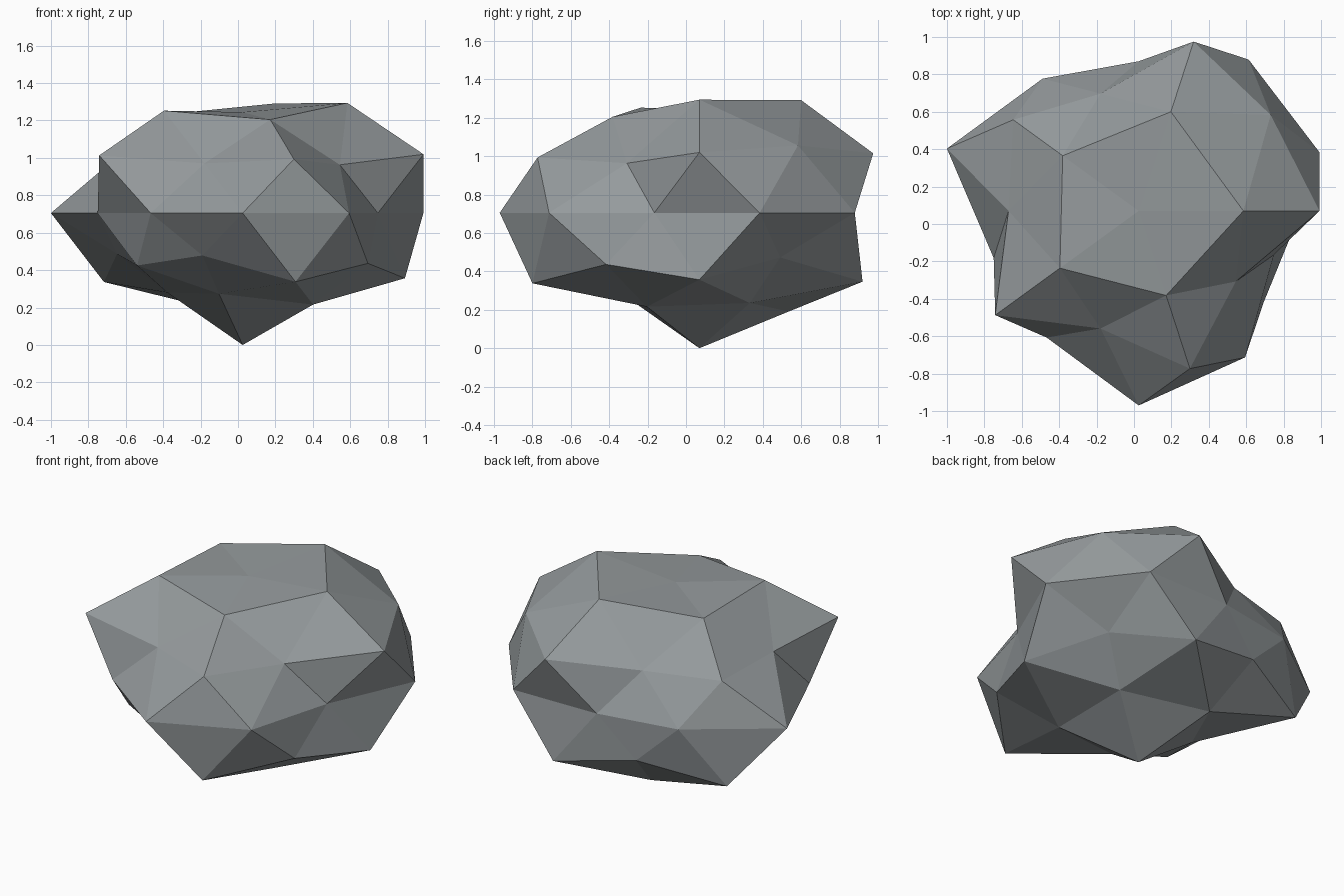
import bpy, bmesh, math

if "Cube" in bpy.data.objects:
    bpy.data.objects.remove(bpy.data.objects["Cube"])

CENTRE = (0.025, 0.07, 0.705)
SQUASH = 0.65  # vertical flattening of the boulder

# Rings of the icosphere: unit height, first angle, radial factors counter-clockwise
RINGS = [
    (-1.000, 0, [1.085]),
    (-0.851, 36, [0.85, 0.93, 0.768, 0.78, 0.885]),
    (-0.526, 0, [1.02, 1.05, 1.078, 0.82, 1.075]),
    (-0.447, 36, [0.80, 0.88, 0.751, 0.78, 0.925]),
    (0.000, 18, [1.016, 1.0, 0.80, 0.874, 1.078, 0.815, 0.837, 1.04, 0.968, 0.76]),
    (0.447, 0, [1.081, 1.064, 0.927, 1.06, 0.991]),
    (0.526, 36, [1.026, 0.775, 0.818, 0.777, 0.755]),
    (0.851, 0, [1.065, 1.06, 0.955, 0.99, 0.904]),
    (1.000, 0, [0.83]),
]


def radial_factor(co):
    """Bumpiness of the rock in the direction of a unit vector."""
    _, start, factors = min(RINGS, key=lambda r: abs(r[0] - co.z))
    n = len(factors)
    angle = math.degrees(math.atan2(co.y, co.x))
    return factors[round((angle - start) * n / 360) % n]


# Boulder: flat-shaded icosphere pushed in and out along its radii
bm = bmesh.new()
bmesh.ops.create_icosphere(bm, subdivisions=2, radius=1)
for v in bm.verts:
    s = radial_factor(v.co.normalized())
    v.co = (CENTRE[0] + s * v.co.x,
            CENTRE[1] + s * v.co.y,
            CENTRE[2] + s * v.co.z * SQUASH)
mesh = bpy.data.meshes.new("boulder")
bm.to_mesh(mesh)
bm.free()

# Stone colour
stone = bpy.data.materials.new("stone grey")
stone.diffuse_color = (0.30, 0.325, 0.335, 1)
stone.use_nodes = True
stone.node_tree.nodes["Principled BSDF"].inputs["Base Color"].default_value = stone.diffuse_color
mesh.materials.append(stone)

boulder = bpy.data.objects.new("boulder", mesh)
bpy.context.collection.objects.link(boulder)
